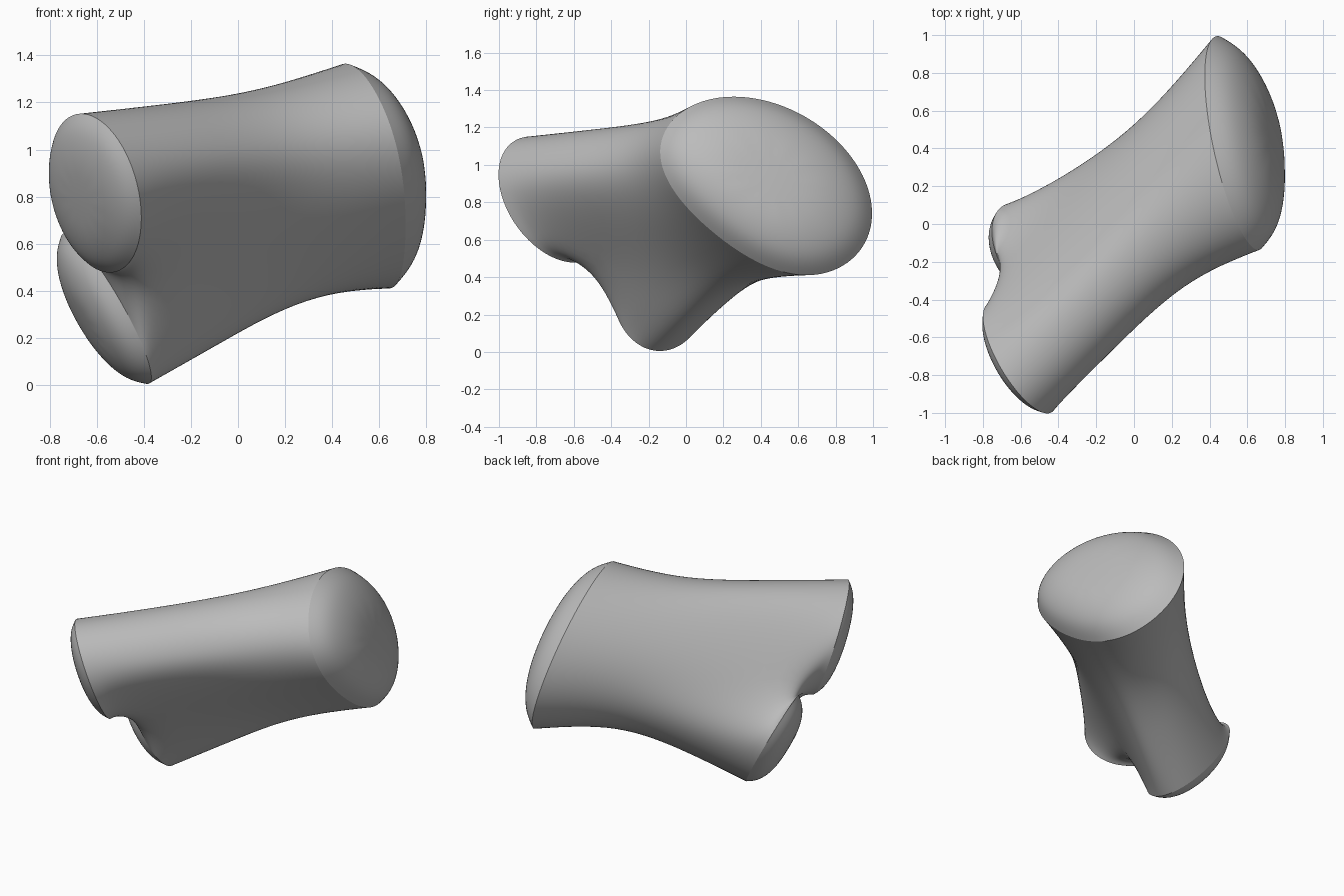
import bpy, bmesh, math
from mathutils import Vector as V

cube = bpy.data.objects.get("Cube")
if cube:
    bpy.data.objects.remove(cube, do_unlink=True)

N = 12
FIT = 1.047  # offsets the shrinkage of a subdivided 12-sided ring


def ellipse(c, p, q, flat=0):
    """Ring of points: p points to the upper branch, q to the front side, flattened by flat."""
    c, p, q = V(c), V(p) * FIT, V(q) * FIT
    ring = []
    for i in range(N):
        s = math.sin(2 * math.pi * i / N)
        ring.append(c + p * math.cos(2 * math.pi * i / N) + q * s * (1 - flat * max(0, s) ** 2))
    return c, ring


# The three cut ends
trunk_c, trunk = ellipse((.56, .42, .88), (.01, -.464, .386), (.185, -.339, -.293), .2)
upper_c, upper = ellipse((-.605, -.71, .815), (.024, -.219, .305), (.193, -.194, -.144))
lower_c, lower = ellipse((-.56, -.14, .325), (-.082, -.165, .242), (.174, -.19, -.209))

# Fork ring, with the two saddle points between the branches
fork_c = trunk_c.lerp((upper_c + lower_c) / 2, .7)
front_saddle, inner_saddle, back_saddle = V((-.38, -.51, .45)), V((-.61, -.42, .53)), V((-.69, -.20, .71))
fork = []
for i in range(N):
    if i == 3:
        fork.append(front_saddle)
    elif i == 9:
        fork.append(back_saddle)
    else:
        low = 3 < i < 9
        pt = trunk[i].lerp(lower[i] if low else upper[i], .7)
        size = 1.0 if i == 4 else .92
        fork.append(fork_c + (pt - fork_c) * size + V((0, -.04 if low else .01, .02)))

# Waist ring between trunk end and fork, fuller on the lower front
waist_c = trunk_c.lerp(fork_c, .5)
waist = []
for i in range(N):
    size = {2: .9, 3: .99, 4: .97}.get(i, .85)
    shift = V((0, 0 if 3 <= i <= 8 else .04, .04))
    waist.append(waist_c + (trunk[i].lerp(fork[i], .5) - waist_c) * size + shift)

# Crotch arc from the front saddle to the back saddle
ctrl = inner_saddle * 2 - (front_saddle + back_saddle) / 2
crotch = []
for k in range(1, 6):
    t = k / 6
    crotch.append(front_saddle * (1 - t) ** 2 + ctrl * 2 * t * (1 - t) + back_saddle * t * t)

bm = bmesh.new()


def add(points):
    return [bm.verts.new(p) for p in points]


def bridge(a, b):
    for i in range(N):
        j = (i + 1) % N
        bm.faces.new((a[i], a[j], b[j], b[i]))


trunk_v, waist_v, fork_v = add(trunk), add(waist), add(fork)
upper_v, lower_v, crotch_v = add(upper), add(lower), add(crotch)
bridge(trunk_v, waist_v)
bridge(waist_v, fork_v)

# Each branch starts from half the fork ring plus the crotch arc
upper_base = fork_v[:4] + crotch_v + fork_v[9:]
lower_base = [crotch_v[2], crotch_v[1], crotch_v[0]] + fork_v[3:10] + [crotch_v[4], crotch_v[3]]
bridge(upper_base, upper_v)
bridge(lower_base, lower_v)


def dome(rim, centre, bulge):
    """Close an end with a shallow dome."""
    bulge = V(bulge)
    inner = rim
    for size, height in ((.85, .55), (.5, .93)):
        ring = add([centre + (v.co - centre) * size + bulge * height for v in rim])
        bridge(inner, ring)
        inner = ring
    tip = bm.verts.new(centre + bulge)
    for i in range(N):
        bm.faces.new((inner[i], inner[(i + 1) % N], tip))


dome(trunk_v, trunk_c, (.185, .03, .05))
dome(upper_v, upper_c, (-.07, -.05, -.03))
dome(lower_v, lower_c, (-.10, -.03, -.06))

# Sharp, creased rims
crease = bm.edges.layers.float.new("crease_edge")
for rim in (trunk_v, upper_v, lower_v):
    for i in range(N):
        e = bm.edges.get((rim[i], rim[(i + 1) % N]))
        e[crease] = 1.0
        e.smooth = False
for f in bm.faces:
    f.smooth = True
bmesh.ops.recalc_face_normals(bm, faces=bm.faces[:])

mesh = bpy.data.meshes.new("forked_tube")
bm.to_mesh(mesh)
bm.free()

# Plain grey material
grey = bpy.data.materials.new("plain grey")
grey.use_nodes = True
colour = (.5, .5, .5, 1)
grey.diffuse_color = colour
grey.node_tree.nodes["Principled BSDF"].inputs["Base Color"].default_value = colour
mesh.materials.append(grey)

body = bpy.data.objects.new("forked_tube", mesh)
bpy.context.collection.objects.link(body)
sub = body.modifiers.new("smooth_form", "SUBSURF")
sub.levels = sub.render_levels = 3
